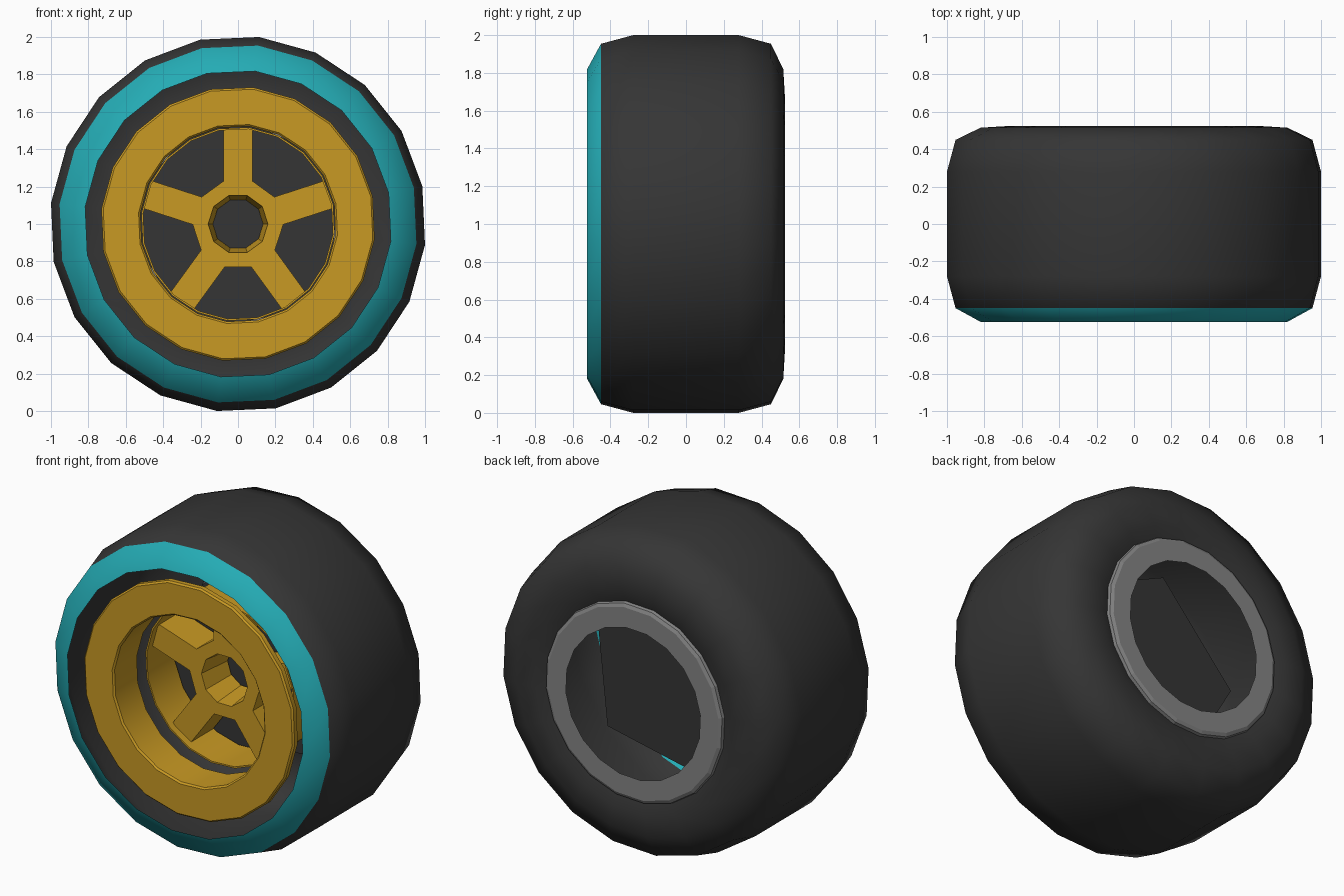
import bpy, bmesh, math
from mathutils import Matrix, Vector

if "Cube" in bpy.data.objects:
    bpy.data.objects.remove(bpy.data.objects["Cube"])

OFFSET = math.radians(11.6)
CENTRE_Z = 1.0


def material(name, rgb):
    m = bpy.data.materials.new(name)
    m.diffuse_color = (*rgb, 1)
    m.use_nodes = True
    m.node_tree.nodes["Principled BSDF"].inputs["Base Color"].default_value = m.diffuse_color
    return m


rubber = material("dark rubber", (0.036, 0.036, 0.036))
teal = material("teal stripe", (0.018, 0.41, 0.46))
gold = material("gold rim", (0.58, 0.32, 0.017))
grey = material("grey metal", (0.23, 0.23, 0.23))


def finish(name, bm, mats, smooth=None):
    me = bpy.data.meshes.new(name)
    bm.to_mesh(me)
    bm.free()
    ob = bpy.data.objects.new(name, me)
    bpy.context.collection.objects.link(ob)
    for m in mats:
        me.materials.append(m)
    if smooth:
        bpy.ops.object.select_all(action='DESELECT')
        ob.select_set(True)
        bpy.context.view_layer.objects.active = ob
        bpy.ops.object.shade_smooth_by_angle(angle=math.radians(smooth))
    return ob


def lathe(name, profile, mats, sides=20, offset=OFFSET, smooth=None, closed=False, rule=None):
    """Spin a (y, radius) profile around the axle."""
    bm = bmesh.new()
    rings = []
    for y, r in profile:
        rings.append([bm.verts.new((r * math.cos(offset + math.tau * k / sides), y,
                                    CENTRE_Z + r * math.sin(offset + math.tau * k / sides)))
                      for k in range(sides)])
    n = len(rings)
    for i in range(n if closed else n - 1):
        a, b = rings[i], rings[(i + 1) % n]
        for k in range(sides):
            j = (k + 1) % sides
            f = bm.faces.new((a[k], b[k], b[j], a[j]))
            if rule:
                f.material_index = rule(i)
    return finish(name, bm, mats, smooth)


# Tyre shell, open at the front, with the teal stripe on its front shoulder
lathe("tyre", [(-0.525, 0.822), (-0.45, 0.96), (-0.28, 1.006), (0.28, 1.006),
               (0.45, 0.96), (0.515, 0.825), (0.523, 0.69), (0.485, 0.59)],
      [rubber, teal], smooth=50, rule=lambda i: 1 if i == 0 else 0)

# Outer rim lip and front barrel
lathe("rim_lip", [(-0.26, 0.525), (-0.48, 0.525), (-0.49, 0.535), (-0.49, 0.725),
                  (-0.48, 0.735), (-0.45, 0.735)], [gold], smooth=30)

# Inner ring that carries the spokes
lathe("spoke_ring", [(0.09, 0.51), (-0.18, 0.51), (-0.18, 0.52), (0.09, 0.52)],
      [gold], smooth=30, closed=True)

# Ten-sided hub with a tapered bore
lathe("hub", [(0.09, 0.135), (-0.135, 0.16), (-0.135, 0.243), (0.09, 0.243)],
      [gold], sides=10, offset=0)

# Five spokes
bm = bmesh.new()
for k in range(5):
    turn = Matrix.Rotation(math.tau * k / 5, 4, 'Y')
    place = Matrix.Translation((0, 0, CENTRE_Z)) @ turn @ Matrix.Translation((0, -0.025, 0.37))
    bmesh.ops.create_cube(bm, size=1, matrix=place @ Matrix.Diagonal((0.155, 0.22, 0.285, 1)))
finish("spokes", bm, [gold])

# Five-sided dark plate behind the spokes
bm = bmesh.new()
bm.faces.new([bm.verts.new((0.64 * math.cos(math.radians(30 + 72 * k)), 0.1,
                            CENTRE_Z + 0.64 * math.sin(math.radians(30 + 72 * k))))
              for k in range(5)])
finish("backing_plate", bm, [rubber])

# Grey flange at the back
lathe("rear_flange", [(0.48, 0.625), (0.515, 0.615), (0.525, 0.595), (0.525, 0.47)], [grey])
